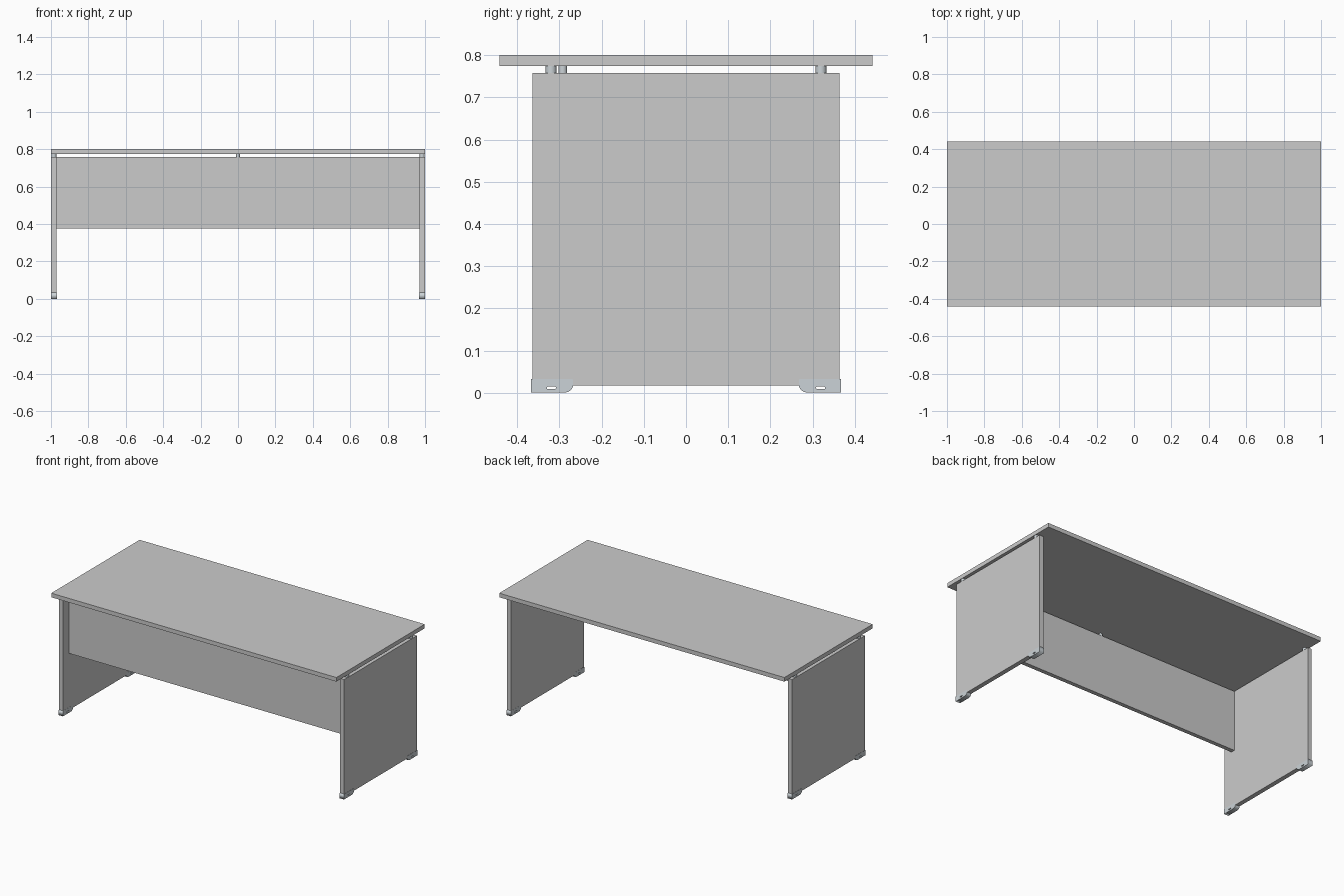
import bpy, math

if "Cube" in bpy.data.objects:
    bpy.data.objects.remove(bpy.data.objects["Cube"])

metal = bpy.data.materials.new("pale_metal")
metal.diffuse_color = (0.60, 0.65, 0.68, 1)
metal.use_nodes = True
metal.node_tree.nodes["Principled BSDF"].inputs["Base Color"].default_value = metal.diffuse_color


def box(name, lo, hi):
    bpy.ops.mesh.primitive_cube_add(size=1, location=[(a + b) / 2 for a, b in zip(lo, hi)])
    ob = bpy.context.object
    ob.name = name
    ob.scale = [b - a for a, b in zip(lo, hi)]
    bpy.ops.object.transform_apply(location=False, rotation=False, scale=True)
    return ob


def spacer(name, x, y, r):
    bpy.ops.mesh.primitive_cylinder_add(vertices=24, radius=r, depth=0.018,
                                        location=(x, y, 0.7665))
    ob = bpy.context.object
    ob.name = name
    ob.data.materials.append(metal)
    bpy.ops.object.shade_smooth_by_angle()


def foot(name, x, side):
    # side profile (y, z) with a rounded toe, plus a through slot
    toe = [(0.290 - 0.022 * math.sin(a), 0.017 - 0.017 * math.cos(a))
           for a in [math.radians(d) for d in range(0, 91, 15)]]
    outline = [(0.367, 0.0)] + toe + [(0.268, 0.031), (0.271, 0.033), (0.367, 0.033)]
    slot = [(0.319 + sy * 0.008 + 0.003 * math.cos(a), 0.0115 + 0.003 * math.sin(a))
            for sy, start in ((1, -90), (-1, 90))
            for a in [math.radians(start + d) for d in range(0, 181, 45)]]
    cu = bpy.data.curves.new(name, 'CURVE')
    cu.dimensions = '2D'
    cu.fill_mode = 'BOTH'
    cu.extrude = 0.0155
    for pts in (outline, slot):
        sp = cu.splines.new('POLY')
        sp.points.add(len(pts) - 1)
        for p, (y, z) in zip(sp.points, pts):
            p.co = (side * y, z, 0, 1)
        sp.use_cyclic_u = True
    cu.materials.append(metal)
    ob = bpy.data.objects.new(name, cu)
    bpy.context.collection.objects.link(ob)
    ob.location.x = x
    ob.rotation_euler = (math.pi / 2, 0, math.pi / 2)
    bpy.ops.object.select_all(action='DESELECT')
    ob.select_set(True)
    bpy.context.view_layer.objects.active = ob
    bpy.ops.object.convert(target='MESH')


# Desktop and modesty panel
box("desktop", (-0.999, -0.442, 0.775), (0.999, 0.442, 0.801))
box("modesty_panel", (-0.97, -0.305, 0.375), (0.97, -0.279, 0.758))
spacer("middle_spacer", 0, -0.292, 0.010)

# Side panels with their feet and spacers
for sx, xn in ((-1, "left"), (1, "right")):
    xs = sorted((sx * 0.970, sx * 0.9985))
    box(xn + "_side_panel", (xs[0], -0.364, 0.017), (xs[1], 0.364, 0.758))
    for sy, yn in ((-1, "front"), (1, "back")):
        foot(f"{xn}_{yn}_foot", sx * 0.9845, sy)
        spacer(f"{xn}_{yn}_spacer", sx * 0.9845, sy * 0.32, 0.013)
